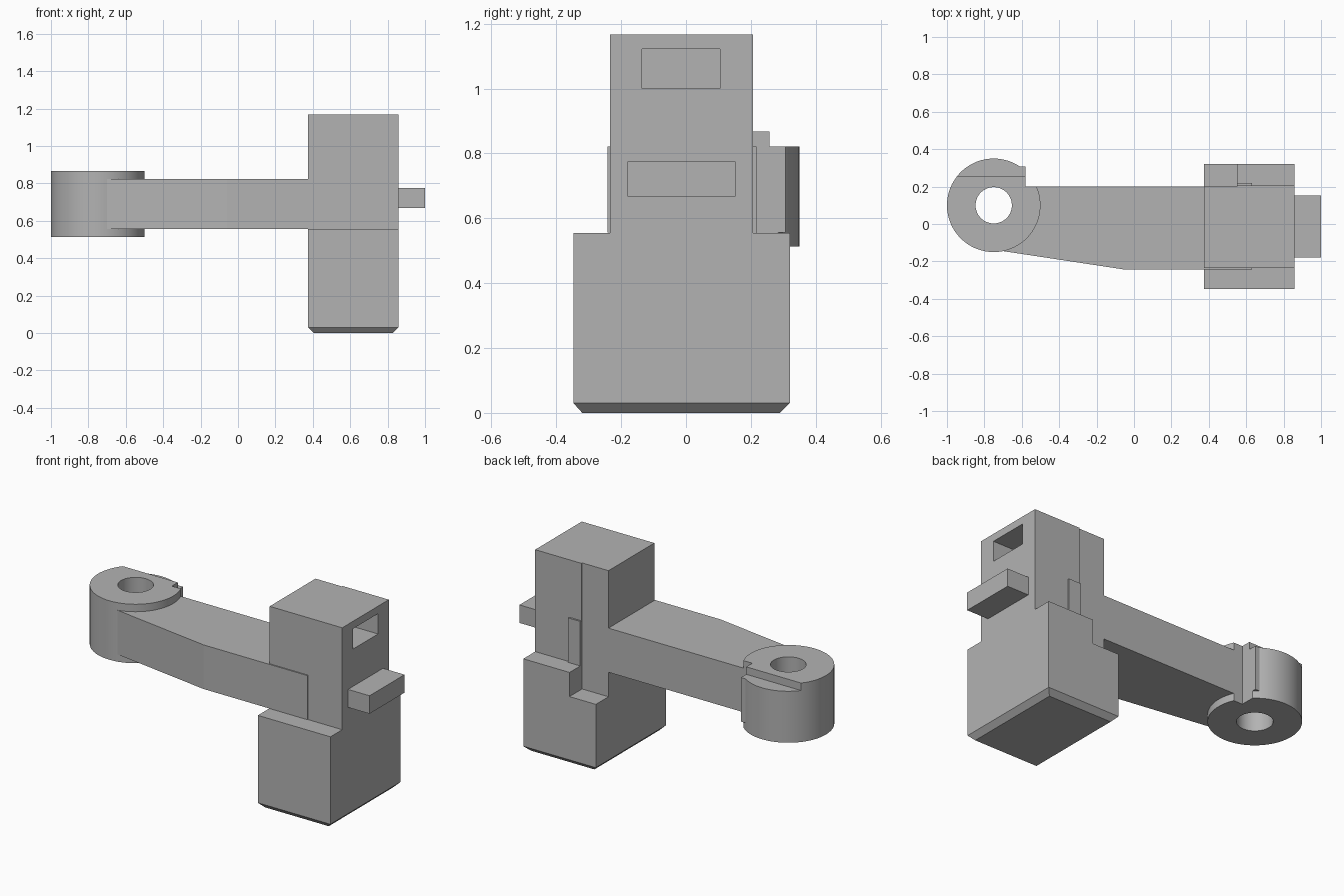
import bpy, bmesh, math
from mathutils import Vector

if "Cube" in bpy.data.objects:
    bpy.data.objects.remove(bpy.data.objects["Cube"])

grey = bpy.data.materials.new("plain grey")
grey.diffuse_color = (0.45, 0.45, 0.45, 1)
grey.use_nodes = True
grey.node_tree.nodes["Principled BSDF"].inputs["Base Color"].default_value = grey.diffuse_color


def finish(name, bm):
    bmesh.ops.recalc_face_normals(bm, faces=bm.faces)
    me = bpy.data.meshes.new(name)
    bm.to_mesh(me)
    bm.free()
    me.materials.append(grey)
    ob = bpy.data.objects.new(name, me)
    bpy.context.collection.objects.link(ob)
    return ob


def prism(points, offset):
    """Extrude a closed outline of 3D points along offset."""
    bm = bmesh.new()
    face = bm.faces.new([bm.verts.new(p) for p in points])
    ext = bmesh.ops.extrude_face_region(bm, geom=[face], use_keep_orig=True)
    new = [g for g in ext["geom"] if isinstance(g, bmesh.types.BMVert)]
    bmesh.ops.translate(bm, verts=new, vec=offset)
    return bm


def box(name, x0, x1, y0, y1, z0, z1):
    outline = [(x0, y0, z0), (x1, y0, z0), (x1, y1, z0), (x0, y1, z0)]
    return finish(name, prism(outline, (0, 0, z1 - z0)))


def cylinder(name, x, y, r, z0, z1):
    n = 96
    ring = [(x + r * math.cos(2 * math.pi * i / n),
             y + r * math.sin(2 * math.pi * i / n), z0) for i in range(n)]
    return finish(name, prism(ring, (0, 0, z1 - z0)))


def cut(ob, cutter):
    mod = ob.modifiers.new("cut", 'BOOLEAN')
    mod.operation = 'DIFFERENCE'
    mod.solver = 'EXACT'
    mod.object = cutter
    bpy.context.view_layer.objects.active = ob
    bpy.ops.object.modifier_apply(modifier=mod.name)
    bpy.data.objects.remove(cutter)


# Body: stepped profile extruded along x, chamfered along the bottom
profile = [(-0.32, 0), (0.29, 0), (0.32, 0.03), (0.32, 0.555), (0.207, 0.555),
           (0.207, 1.167), (-0.235, 1.167), (-0.235, 0.555), (-0.347, 0.555), (-0.347, 0.03)]
X0, X1 = 0.375, 0.857
bm = prism([(X0, y, z) for y, z in profile], (X1 - X0, 0, 0))
for x, side in ((X0, -1), (X1, 1)):
    res = bmesh.ops.bisect_plane(bm, geom=bm.verts[:] + bm.edges[:] + bm.faces[:],
                                 plane_co=(x, 0, 0.03),
                                 plane_no=Vector((side, 0, -1)).normalized(),
                                 dist=1e-5, clear_outer=True)
    bmesh.ops.holes_fill(bm, edges=[e for e in bm.edges if e.is_boundary])
body = finish("body", bm)
# Back corner relief and blind pocket in the right face
cut(body, box("relief_cutter", 0.3, 0.55, 0.2, 0.5, 0.41, 1.3))
cut(body, box("pocket_cutter", 0.5, 1.0, -0.135, 0.105, 1.0, 1.122))

# Tab on the right and small pad on the back
box("tab", 0.85, 1.0, -0.18, 0.152, 0.668, 0.776)
box("back_pad", 0.55, 0.63, 0.19, 0.218, 0.55, 0.822)

# Arm
arm = [(-0.70, -0.145), (-0.06, -0.242), (0.63, -0.242), (0.63, -0.2),
       (0.38, -0.2), (0.38, 0.2), (-0.6, 0.2), (-0.62, 0.1)]
finish("arm", prism([(x, y, 0.557) for x, y in arm], (0, 0, 0.265)))

# Hub with a through bore, a stepped rim and a side notch
hub = cylinder("hub", -0.75, 0.1, 0.25, 0.513, 0.867)
cut(hub, cylinder("bore_cutter", -0.75, 0.1, 0.097, 0.4, 1.0))
cut(hub, box("rim_cutter", -1.2, -0.4, 0.257, 0.5, 0.822, 1.0))
cut(hub, box("notch_cutter", -0.58, -0.4, 0.2, 0.5, 0.4, 1.0))
bpy.ops.object.select_all(action='DESELECT')
hub.select_set(True)
bpy.context.view_layer.objects.active = hub
bpy.ops.object.shade_smooth_by_angle(angle=math.radians(30))

# Stop lug beside the notch
box("stop_lug", -0.63, -0.58, 0.19, 0.307, 0.557, 0.822)
